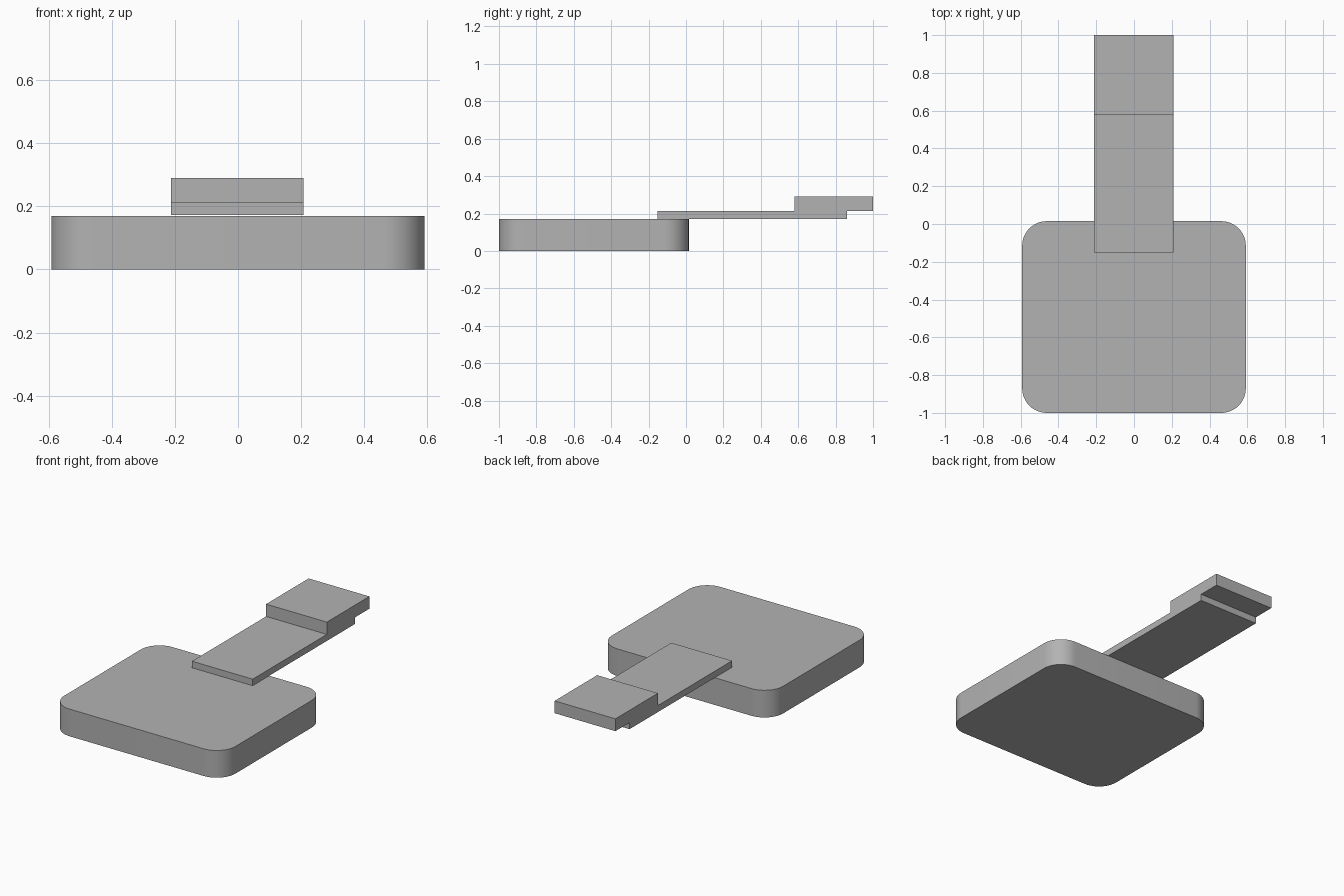
import bpy, bmesh, math
from mathutils import Vector

if "Cube" in bpy.data.objects:
    bpy.data.objects.remove(bpy.data.objects["Cube"], do_unlink=True)

# One grey for every part
grey = bpy.data.materials.new("grey")
grey.use_nodes = True
colour = (0.45, 0.45, 0.45, 1)
grey.diffuse_color = colour
grey.node_tree.nodes["Principled BSDF"].inputs["Base Color"].default_value = colour


def box(name, low, high, corner=0):
    """Box between two corners, with optional rounded vertical edges."""
    low, high = Vector(low), Vector(high)
    centre, size = (low + high) / 2, high - low
    bm = bmesh.new()
    bmesh.ops.create_cube(bm, size=1)
    bmesh.ops.scale(bm, vec=size, verts=bm.verts)
    if corner:
        upright = [e for e in bm.edges
                   if abs(e.verts[0].co.z - e.verts[1].co.z) > size.z / 2]
        bmesh.ops.bevel(bm, geom=upright, offset=corner, segments=12,
                        profile=0.5, affect='EDGES')
    mesh = bpy.data.meshes.new(name)
    bm.to_mesh(mesh)
    bm.free()
    mesh.materials.append(grey)
    obj = bpy.data.objects.new(name, mesh)
    obj.location = centre
    bpy.context.collection.objects.link(obj)
    if corner:
        bpy.context.view_layer.objects.active = obj
        obj.select_set(True)
        bpy.ops.object.shade_smooth_by_angle(angle=math.radians(30))
        obj.select_set(False)
    return obj


# Rounded slab
box("base_slab", (-0.592, -1, 0), (0.592, 0.015, 0.17), corner=0.13)
# Thin arm resting on the slab and reaching backwards
box("arm", (-0.212, -0.152, 0.172), (0.208, 0.86, 0.213))
# Raised block overhanging the end of the arm
box("end_block", (-0.212, 0.58, 0.213), (0.208, 1, 0.29))
